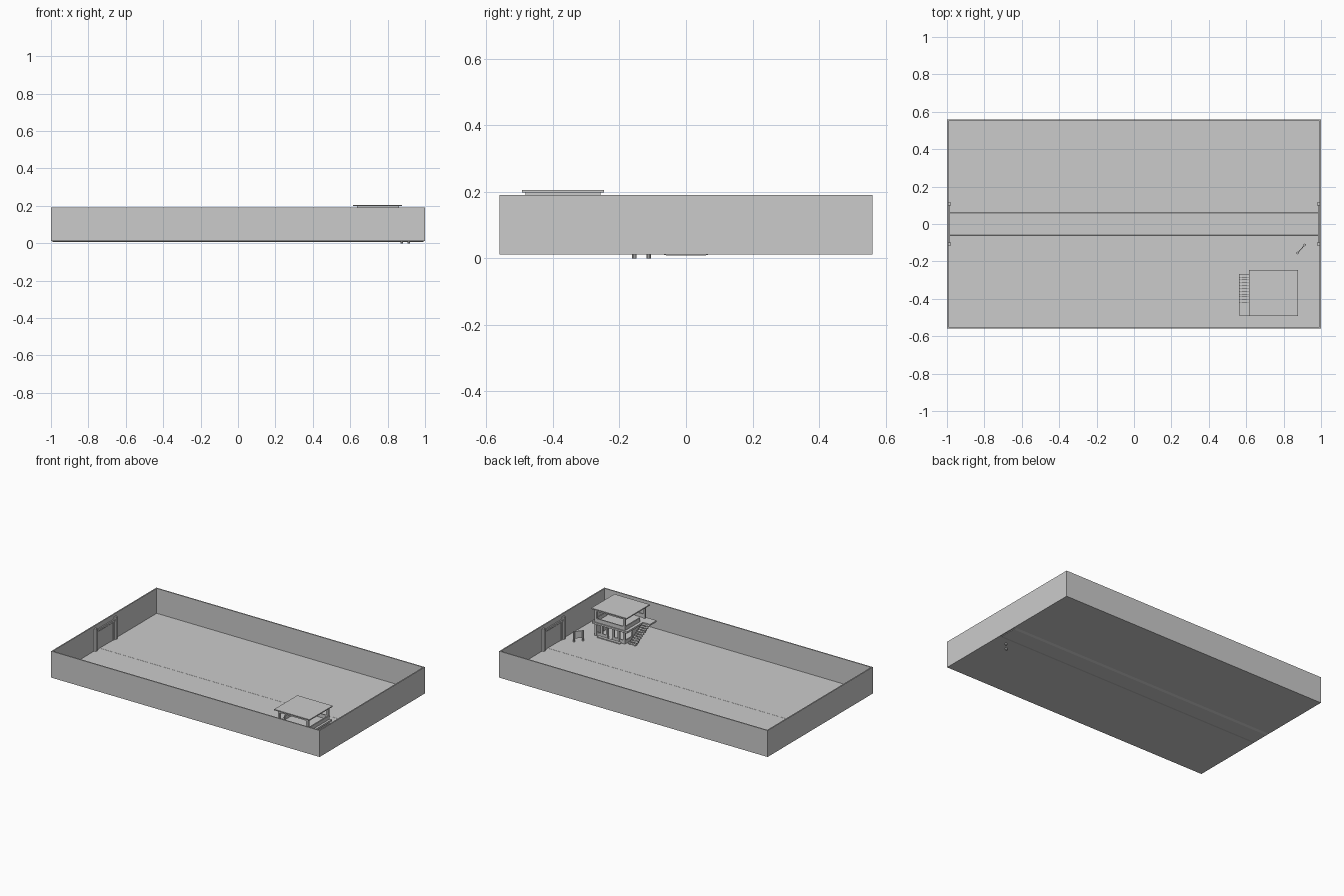
import bpy, bmesh, math
from mathutils import Vector

if "Cube" in bpy.data.objects:
    bpy.data.objects.remove(bpy.data.objects["Cube"])


def mesh_object(name, bm):
    bmesh.ops.recalc_face_normals(bm, faces=bm.faces)
    me = bpy.data.meshes.new(name)
    bm.to_mesh(me)
    bm.free()
    ob = bpy.data.objects.new(name, me)
    bpy.context.collection.objects.link(ob)
    return ob


def boxes(name, *spans):
    """Joined boxes, each given as (x0, x1, y0, y1, z0, z1)."""
    bm = bmesh.new()
    for x0, x1, y0, y1, z0, z1 in spans:
        vs = bmesh.ops.create_cube(bm, size=1)["verts"]
        for v in vs:
            v.co = Vector(((x0 + x1) / 2 + v.co.x * (x1 - x0),
                           (y0 + y1) / 2 + v.co.y * (y1 - y0),
                           (z0 + z1) / 2 + v.co.z * (z1 - z0)))
    return mesh_object(name, bm)


def prism_x(name, profile, x0, x1):
    """Extrude a (y, z) outline along x."""
    bm = bmesh.new()
    f = bm.faces.new([bm.verts.new((x0, y, z)) for y, z in profile])
    new = bmesh.ops.extrude_face_region(bm, geom=[f])["geom"]
    bmesh.ops.translate(bm, vec=(x1 - x0, 0, 0),
                        verts=[g for g in new if isinstance(g, bmesh.types.BMVert)])
    return mesh_object(name, bm)


def ring(x0, x1, y0, y1, z0, z1, t):
    """Four wall spans around a rectangle."""
    return [(x0, x1, y0, y0 + t, z0, z1), (x0, x1, y1 - t, y1, z0, z1),
            (x0, x0 + t, y0 + t, y1 - t, z0, z1), (x1 - t, x1, y0 + t, y1 - t, z0, z1)]


G = 0.022   # ground level

# Yard floor, perimeter walls and through road
boxes("yard_floor", (-1, 1, -0.56, 0.56, 0.012, G))
boxes("perimeter_wall", *ring(-1, 1, -0.56, 0.56, G, 0.19, 0.008))
prism_x("road", [(-0.072, 0.012), (-0.055, 0.008), (0.055, 0.008), (0.072, 0.012),
                 (0.06, 0.0225), (-0.06, 0.0225)], -0.992, 0.992)

# Gates inside both end walls
for s, side in ((-1, "left"), (1, "right")):
    def gx(a, b):
        return tuple(sorted((s * a, s * b)))
    posts = [(*gx(0.978, 0.993), y - 0.008, y + 0.008, G, 0.172) for y in (-0.107, 0.107)]
    boxes(side + "_gate_posts", *posts)
    frame = [(*gx(0.984, 0.993), y - 0.006, y + 0.006, G, 0.145) for y in (-0.085, 0.085)]
    frame.append((*gx(0.984, 0.993), -0.1, 0.1, 0.145, 0.157))
    boxes(side + "_gate_frame", *frame)
    boxes(side + "_gate_leaves", (*gx(0.988, 0.993), -0.08, -0.001, G, 0.14),
          (*gx(0.988, 0.993), 0.001, 0.08, G, 0.14))

# House: floor slabs and roof
X0, X1, Y0, Y1 = 0.635, 0.86, -0.483, -0.257
F = 0.113   # upper floor level
boxes("upper_floor_slab", (0.615, 0.875, -0.49, -0.25, F - 0.012, F))
boxes("roof_slab", (0.615, 0.878, -0.493, -0.247, 0.198, 0.205))
boxes("roof_beam", *ring(X0, X1, Y0, Y1, 0.186, 0.198, 0.012))

# Upper storey: corner columns and parapet, with a doorway by the landing
boxes("upper_columns", *[(x, x + 0.014, y, y + 0.014, F, 0.186)
                         for x in (X0, X1 - 0.014) for y in (Y0, Y1 - 0.014)])
boxes("parapet", (X0, X1, Y1 - 0.008, Y1, F, 0.138), (X0, X1, Y0, Y0 + 0.008, F, 0.138),
      (X1 - 0.008, X1, Y0, Y1, F, 0.138), (X0, X0 + 0.008, -0.42, Y1, F, 0.138))

# Ground storey: back and side walls, and front columns with a doorway
boxes("ground_walls", (X0, X1, Y0, Y0 + 0.01, G, F - 0.012),
      (X1 - 0.01, X1, Y0, Y1, G, F - 0.012), (X0, X0 + 0.01, Y0, Y1 - 0.08, G, F - 0.012))
boxes("ground_columns", *[(x - 0.007, x + 0.007, Y1 - 0.014, Y1, G, F - 0.012)
                          for x in (0.642, 0.685, 0.725, 0.77, 0.81, 0.853)])
boxes("ground_sills", (X0, 0.725, Y1 - 0.01, Y1 - 0.002, G, 0.045),
      (0.77, X1, Y1 - 0.01, Y1 - 0.002, G, 0.045),
      (X0, X0 + 0.008, Y1 - 0.08, Y1, G, 0.045))
boxes("door_step", (0.66, 0.83, Y1, -0.238, G, 0.028))

# Outside stair: open treads, sloping stringers and a landing
n, run = 10, 0.015
rise = (F - G) / (n + 1)
boxes("stair_treads", *[(0.562, 0.618, -0.27 - (i + 1) * run, -0.27 - i * run + 0.002,
                         G + (i + 1) * rise - 0.004, G + (i + 1) * rise) for i in range(n)])
for name, x in (("outer_stringer", 0.57), ("inner_stringer", 0.606)):
    prism_x(name, [(-0.27, G), (-0.282, G), (-0.424, F - 0.014), (-0.424, F - 0.004),
                   (-0.27, G + 0.006)], x, x + 0.006)
boxes("stair_landing", (0.562, 0.618, -0.49, -0.42, F - 0.01, F))

# Notice board on two posts that pass through the floor
bm = bmesh.new()
for x, y in ((0.875, -0.155), (0.913, -0.112)):
    vs = bmesh.ops.create_cone(bm, cap_ends=True, segments=10, radius1=0.007,
                               radius2=0.007, depth=0.09)["verts"]
    bmesh.ops.translate(bm, vec=(x, y, 0.045), verts=vs)
mesh_object("board_posts", bm)
board = boxes("notice_board", (-0.03, 0.03, -0.002, 0.002, -0.024, 0.024))
board.location = (0.894, -0.1335, 0.066)
board.rotation_euler.z = math.atan2(0.043, 0.038)
